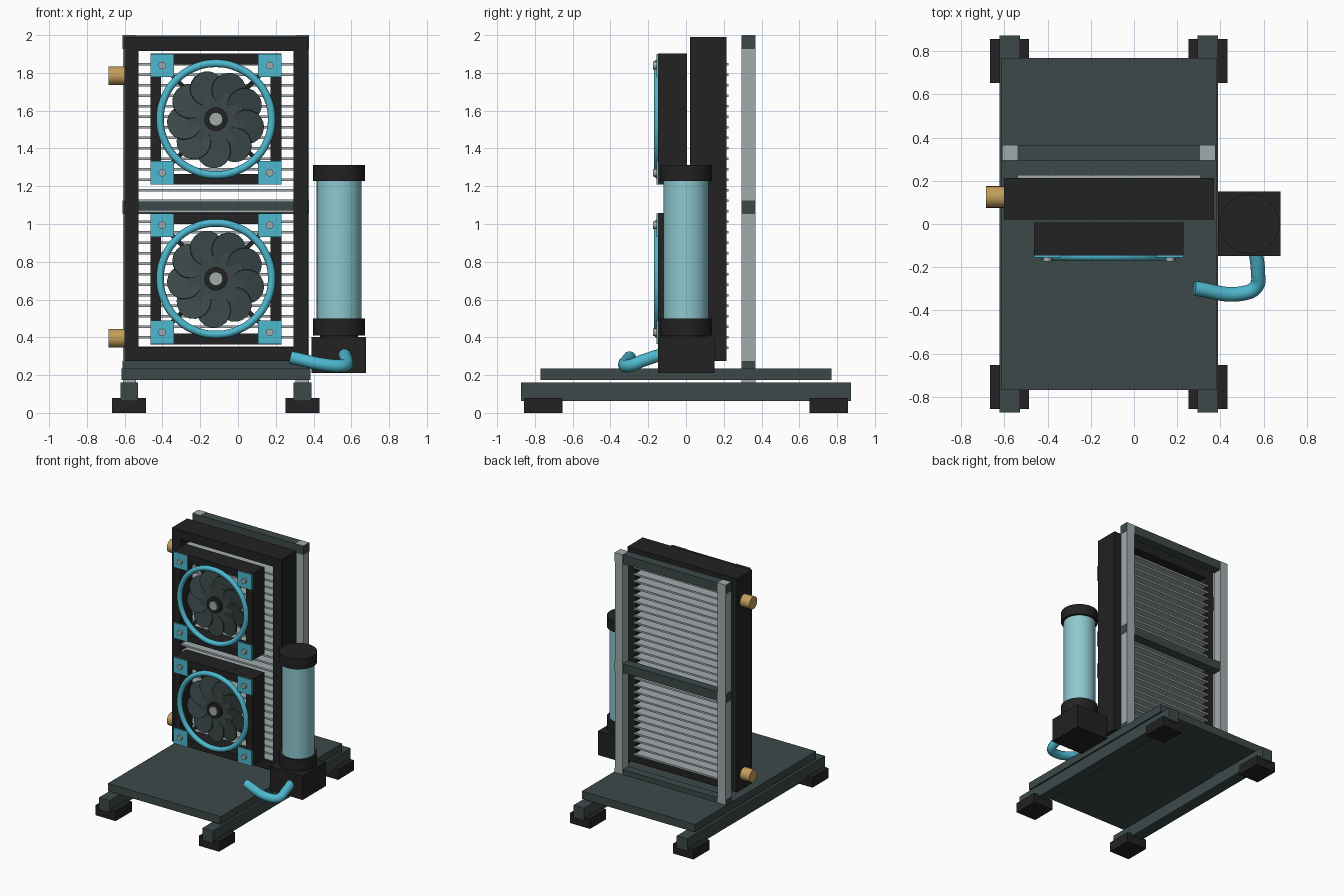
import bpy, bmesh, math
from mathutils import Matrix, Vector

cube = bpy.data.objects.get("Cube")
if cube:
    bpy.data.objects.remove(cube, do_unlink=True)


def material(name, rgb):
    m = bpy.data.materials.new(name)
    m.use_nodes = True
    m.diffuse_color = (*rgb, 1)
    m.node_tree.nodes["Principled BSDF"].inputs["Base Color"].default_value = (*rgb, 1)
    return m


BLACK = material("black plastic", (0.016, 0.016, 0.016))
SLATE = material("slate metal", (0.045, 0.066, 0.066))
STEEL = material("light steel", (0.36, 0.41, 0.42))
BLUE = material("cyan trim", (0.075, 0.48, 0.62))
GLASS = material("pale cyan tank", (0.27, 0.58, 0.63))
BRASS = material("brass", (0.54, 0.34, 0.10))


def finish(name, bm, mat, smooth=False):
    bmesh.ops.recalc_face_normals(bm, faces=bm.faces)
    me = bpy.data.meshes.new(name)
    bm.to_mesh(me)
    bm.free()
    me.materials.append(mat)
    ob = bpy.data.objects.new(name, me)
    bpy.context.collection.objects.link(ob)
    if smooth:
        bpy.ops.object.select_all(action="DESELECT")
        ob.select_set(True)
        bpy.context.view_layer.objects.active = ob
        bpy.ops.object.shade_smooth_by_angle(angle=math.radians(40))
    return ob


def add_box(bm, x, y, z):
    """Add a box given by (min, max) on each axis."""
    mid = Vector([(a + b) / 2 for a, b in (x, y, z)])
    size = [b - a for a, b in (x, y, z)]
    bmesh.ops.create_cube(bm, size=1, matrix=Matrix.Translation(mid) @ Matrix.Diagonal((*size, 1)))


def box(name, mat, x, y, z):
    bm = bmesh.new()
    add_box(bm, x, y, z)
    return finish(name, bm, mat)


def cylinder(name, mat, centre, radius, length, axis="Z", sides=32):
    bm = bmesh.new()
    turn = {"X": Matrix.Rotation(math.pi / 2, 4, "Y"),
            "Y": Matrix.Rotation(math.pi / 2, 4, "X"), "Z": Matrix()}[axis]
    bmesh.ops.create_cone(bm, cap_ends=True, segments=sides, radius1=radius, radius2=radius,
                          depth=length, matrix=Matrix.Translation(centre) @ turn)
    return finish(name, bm, mat, True)


def frame(name, mat, x, y, z, side, rail):
    """Rectangular open frame: two uprights and two rails between them."""
    bm = bmesh.new()
    inner = (x[0] + side, x[1] - side)
    add_box(bm, (x[0], inner[0]), y, z)
    add_box(bm, (inner[1], x[1]), y, z)
    add_box(bm, inner, y, (z[0], z[0] + rail))
    add_box(bm, inner, y, (z[1] - rail, z[1]))
    return finish(name, bm, mat)


def tube(name, mat, points, radius, cyclic=False):
    cu = bpy.data.curves.new(name, "CURVE")
    cu.dimensions = "3D"
    cu.bevel_depth = radius
    cu.bevel_resolution = 4
    cu.use_fill_caps = True
    sp = cu.splines.new("BEZIER")
    sp.bezier_points.add(len(points) - 1)
    for p, co in zip(sp.bezier_points, points):
        p.co = co
        p.handle_left_type = p.handle_right_type = "AUTO"
    sp.use_cyclic_u = cyclic
    ob = bpy.data.objects.new(name, cu)
    ob.data.materials.append(mat)
    bpy.context.collection.objects.link(ob)


# Base: plate, two long rails and four feet
CX = -0.117
box("base_plate", SLATE, (-0.617, 0.385), (-0.77, 0.77), (0.173, 0.235))
for side, s in (("right", -1), ("left", 1)):
    x = CX + s * 0.459
    box(side + "_base_rail", SLATE, (x - 0.047, x + 0.047), (-0.873, 0.873), (0.062, 0.16))
    for end, t in (("front", -1), ("back", 1)):
        y = t * 0.755
        box(f"{end}_{side}_foot", BLACK, (x - 0.09, x + 0.09), (y - 0.102, y + 0.102), (0, 0.08))
    # Rear upright
    p = CX + s * 0.457
    box(side + "_upright", STEEL, (p - 0.035, p + 0.035), (0.295, 0.367), (0.16, 2.0))

# Cross bars joining the uprights
for name, z in (("bottom", 0.202), ("middle", 1.052), ("top", 1.927)):
    box(name + "_cross_bar", SLATE, (-0.611, 0.377), (0.294, 0.366), (z, z + 0.072))

# Radiator: open frame, stacked slats and brass ports
frame("radiator_frame", BLACK, (-0.602, 0.37), (0.022, 0.214), (0.275, 1.99), 0.075, 0.073)
bm = bmesh.new()
slats = 28
for i in range(slats):
    z = 0.345 + 1.5 * i / (slats - 1)
    add_box(bm, (-0.54, 0.307), (0.03, 0.226), (z - 0.007, z + 0.007))
finish("radiator_slats", bm, STEEL)
for name, z in (("lower", 0.395), ("upper", 1.785)):
    cylinder(name + "_port", BRASS, (-0.635, 0.125, z), 0.05, 0.1, "X", 24)


def fan(label, cz):
    """Square fan with corner plates, guard ring, rotor and hub."""
    h = 0.347
    frame(label + "_fan_housing", BLACK, (CX - h, CX + h), (-0.147, 0.006), (cz - h, cz + h), 0.057, 0.057)
    for i, (sx, sz) in enumerate(((-1, -1), (1, -1), (-1, 1), (1, 1))):
        x, z = CX + sx * 0.285, cz + sz * 0.284
        box(f"{label}_corner_plate_{i}", BLUE, (x - 0.062, x + 0.062), (-0.156, -0.144), (z - 0.062, z + 0.062))
        cylinder(f"{label}_bolt_{i}", STEEL, (x, -0.163, z), 0.02, 0.022, "Y", 12)
    # Guard ring
    tube(label + "_guard_ring", BLUE,
         [(CX + 0.295 * math.cos(a), -0.15, cz + 0.295 * math.sin(a))
          for a in (k * math.pi / 8 for k in range(16))], 0.02, True)
    # Overlapping tilted blades
    bm = bmesh.new()
    count = 9
    for k in range(count):
        m = (Matrix.Translation((CX, -0.105, cz)) @ Matrix.Rotation(math.tau * (k + 0.35) / count, 4, "Y")
             @ Matrix.Translation((0.168, 0, 0)) @ Matrix.Rotation(math.radians(12), 4, "X")
             @ Matrix.Rotation(math.pi / 2, 4, "X"))
        bmesh.ops.create_cone(bm, cap_ends=True, segments=18, radius1=0.092, radius2=0.092, depth=0.01, matrix=m)
    finish(label + "_fan_blades", bm, SLATE)
    cylinder(label + "_rotor_disc", SLATE, (CX, -0.105, cz), 0.15, 0.02, "Y")
    cylinder(label + "_fan_hub", BLACK, (CX, -0.085, cz), 0.062, 0.11, "Y")
    cylinder(label + "_hub_cap", STEEL, (CX, -0.14, cz), 0.036, 0.02, "Y", 20)
    # Rear diagonal struts
    bm = bmesh.new()
    for k in range(4):
        m = (Matrix.Translation((CX, -0.02, cz)) @ Matrix.Rotation(math.pi / 4 + k * math.pi / 2, 4, "Y")
             @ Matrix.Translation((0.21, 0, 0)) @ Matrix.Diagonal((0.4, 0.02, 0.024, 1)))
        bmesh.ops.create_cube(bm, size=1, matrix=m)
    finish(label + "_fan_struts", bm, BLACK)


fan("lower", 0.71)
fan("upper", 1.555)

# Reservoir tank on a pump block
TX = 0.535
box("pump_block", BLACK, (0.39, 0.678), (-0.148, 0.15), (0.21, 0.402))
cylinder("tank_foot", BLACK, (TX, 0, 0.406), 0.1, 0.02)
cylinder("tank_bottom_cap", BLACK, (TX, 0, 0.455), 0.138, 0.09)
cylinder("tank_tube", GLASS, (TX, 0, 0.86), 0.119, 0.76)
cylinder("tank_top_cap", BLACK, (TX, 0, 1.27), 0.138, 0.085)

# Hose leaving the pump
tube("pump_hose", BLUE, [(0.28, -0.298, 0.293), (0.5, -0.322, 0.25), (0.566, -0.29, 0.252),
                         (0.574, -0.22, 0.28), (0.562, -0.12, 0.312)], 0.034)
